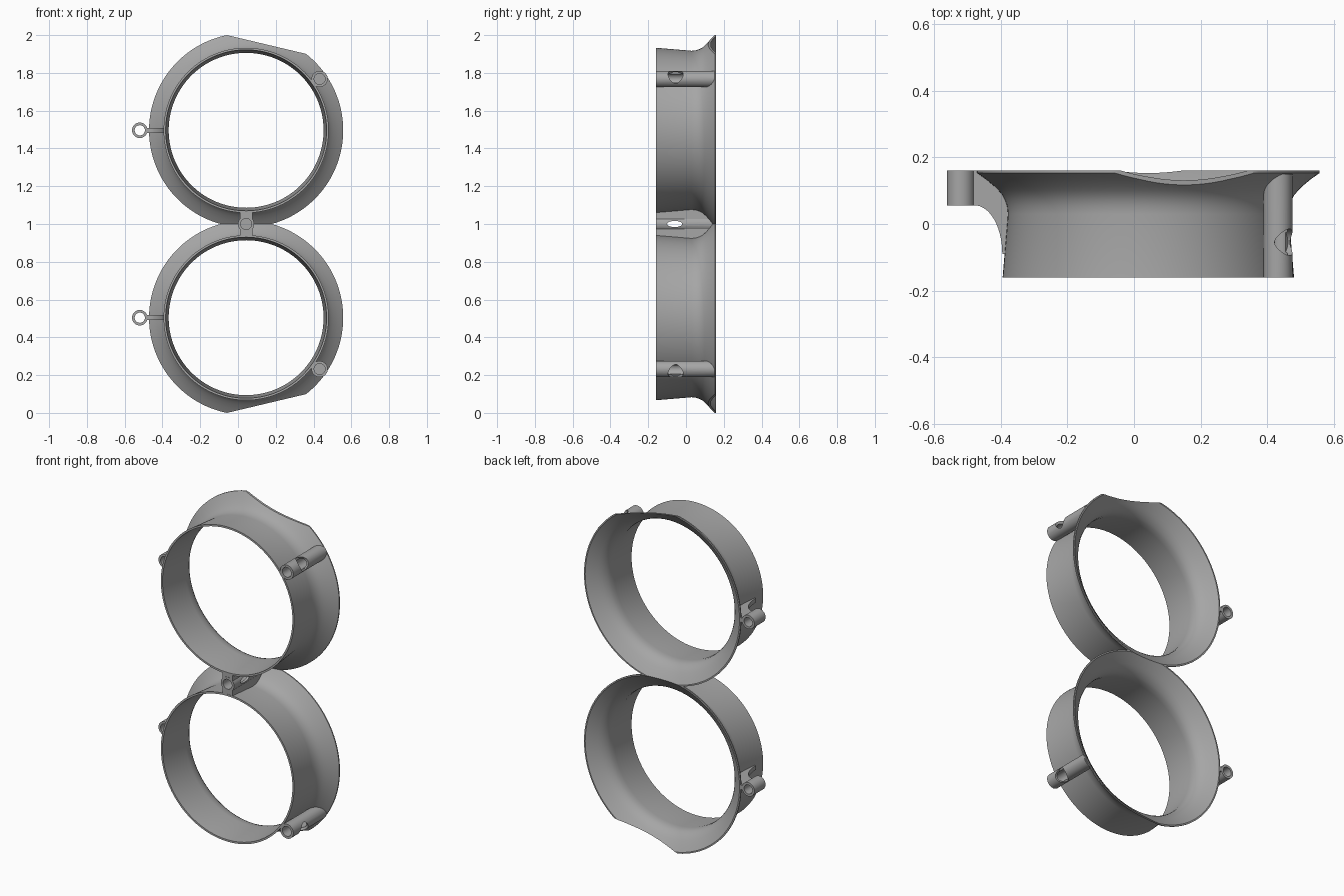
import bpy, bmesh, math
from mathutils import Vector, Matrix

cube = bpy.data.objects.get("Cube")
if cube:
    bpy.data.objects.remove(cube, do_unlink=True)

# One grey for everything
grey = bpy.data.materials.new("plain grey")
grey.use_nodes = True
colour = (0.38, 0.38, 0.38, 1)
grey.diffuse_color = colour
grey.node_tree.nodes["Principled BSDF"].inputs["Base Color"].default_value = colour

# Coordinates are relative to the height where the two rings meet
CX, CZ, MID = 0.043, 0.496, 1.0
FRONT, BACK = -0.16, 0.16
OUTER = [(.437, FRONT), (.421, .03), (.424, .055), (.430, .072), (.438, .087),
         (.449, .100), (.462, .113), (.487, .134), (.514, .153)]
INNER = [(.506, BACK), (.478, .140), (.452, .119), (.438, .106), (.427, .092),
         (.418, .076), (.412, .058), (.410, .03), (.426, FRONT)]


def make(name, bm):
    bmesh.ops.recalc_face_normals(bm, faces=bm.faces)
    mesh = bpy.data.meshes.new(name)
    bm.to_mesh(mesh)
    bm.free()
    mesh.materials.append(grey)
    obj = bpy.data.objects.new(name, mesh)
    obj.location.z = MID
    bpy.context.collection.objects.link(obj)
    return obj


def select(obj):
    bpy.ops.object.select_all(action='DESELECT')
    obj.select_set(True)
    bpy.context.view_layer.objects.active = obj


def apply(obj, mod):
    select(obj)
    bpy.ops.object.modifier_apply(modifier=mod.name)


def boolean(obj, other, operation='DIFFERENCE'):
    bpy.context.view_layer.update()
    mod = obj.modifiers.new("boolean", 'BOOLEAN')
    mod.operation, mod.solver, mod.object = operation, 'EXACT', other
    apply(obj, mod)
    bpy.data.objects.remove(other, do_unlink=True)


def finish(obj, mirrored=True):
    if mirrored:
        mod = obj.modifiers.new("mirror", 'MIRROR')
        mod.use_axis = (False, False, True)
        apply(obj, mod)
    select(obj)
    bpy.ops.object.shade_smooth_by_angle(angle=math.radians(32))


def lathe(points, cz=CZ, closed=True):
    """Spin a radius/depth profile round the ring axis."""
    bm = bmesh.new()
    verts = [bm.verts.new((CX + r, y, cz)) for r, y in points]
    edges = [bm.edges.new(p) for p in zip(verts, verts[1:])]
    if closed:
        edges.append(bm.edges.new((verts[-1], verts[0])))
    bmesh.ops.spin(bm, geom=verts + edges, cent=(CX, 0, cz), axis=(0, 1, 0),
                   angle=math.tau, steps=144, use_merge=True)
    bmesh.ops.remove_doubles(bm, verts=bm.verts, dist=1e-5)
    return bm


def opening(cz=CZ):
    """Solid filling a ring, used to trim parts off its inside."""
    inner = [(r + .004, y) for r, y in INNER]
    pts = [(0, .2), (.55, .2)] + inner + [(.43, -.2), (0, -.2)]
    return make("opening_cutter", lathe(pts, cz, closed=False))


def rod(name, start, end, radius):
    start, end = Vector(start), Vector(end)
    d = end - start
    bm = bmesh.new()
    matrix = Matrix.Translation((start + end) / 2) @ d.to_track_quat('Z', 'Y').to_matrix().to_4x4()
    bmesh.ops.create_cone(bm, cap_ends=True, segments=40, radius1=radius,
                          radius2=radius, depth=d.length, matrix=matrix)
    return make(name, bm)


def box(name, size, centre):
    bm = bmesh.new()
    bmesh.ops.create_cube(bm, size=1, matrix=Matrix.Translation(centre) @ Matrix.Diagonal((*size, 1)))
    return make(name, bm)


# Flared rings, with a slanted flat on the rim and a flat where they meet
bm = lathe(OUTER + [(.514, BACK)] + INNER)
slant = Vector((.231, 0, .973)).normalized()
centre = Vector((CX, 0, CZ))
cut = bmesh.ops.bisect_plane(bm, geom=bm.verts[:] + bm.edges[:] + bm.faces[:],
                             plane_co=centre + slant * .467, plane_no=slant, clear_outer=True)
edges = [e for e in cut["geom_cut"] if isinstance(e, bmesh.types.BMEdge)]
bmesh.ops.triangle_fill(bm, edges=edges, use_beauty=True)
bmesh.ops.bisect_plane(bm, geom=bm.verts[:] + bm.edges[:] + bm.faces[:],
                       plane_co=(0, 0, 0), plane_no=(0, 0, -1), clear_outer=True)
finish(make("flared_rings", bm))

# Screw tubes on the side, with a round window facing outwards
tx, tz = .432, .768
tube = rod("side_tubes", (tx, FRONT, tz), (tx, .15, tz), .043)
boolean(tube, opening())
boolean(tube, rod("bore", (tx, -.2, tz), (tx, .07, tz), .029))
out = Vector((tx - CX, 0, tz - CZ)).normalized()
window = Vector((tx, -.055, tz)) + out * .008
boolean(tube, rod("window", window, window + out * .1, .04))
finish(tube)

# Joining tube between the rings, with webs to both
joint = rod("joining_tube", (CX, FRONT, 0), (CX, .15, 0), .043)
boolean(joint, box("web", (.066, .309, .176), (CX, -.005, 0)), 'UNION')
for side in (1, -1):
    boolean(joint, opening(side * CZ))
boolean(joint, rod("bore", (CX, -.2, 0), (CX, .06, 0), .029))
slot = rod("slot", (CX - .1, -.06, 0), (CX + .1, -.06, 0), .04)
for v in slot.data.vertices:
    v.co.z *= .4
boolean(joint, slot)
finish(joint, mirrored=False)

# Hinge eyelets on the other side
ex = -.52
eye = rod("eyelets", (ex, .056, CZ), (ex, BACK, CZ), .041)
boolean(eye, rod("eyelet_hole", (ex, 0, CZ), (ex, .2, CZ), .027))
finish(eye)

# Thin curved arms carrying the eyelets
arc = [(-.478 + .083 * math.cos(a), -.09 + .146 * math.sin(a))
       for a in (math.radians(90 * i / 14) for i in range(15))]
profile = [(-.487, BACK), (-.38, BACK), (-.38, -.09)] + arc + [(-.487, .056)]
bm = bmesh.new()
face = bm.faces.new([bm.verts.new((x, y, CZ - .013)) for x, y in profile])
top = bmesh.ops.extrude_face_region(bm, geom=[face])["geom"]
bmesh.ops.translate(bm, vec=(0, 0, .026), verts=[v for v in top if isinstance(v, bmesh.types.BMVert)])
arm = make("eyelet_arms", bm)
boolean(arm, opening())
finish(arm)
